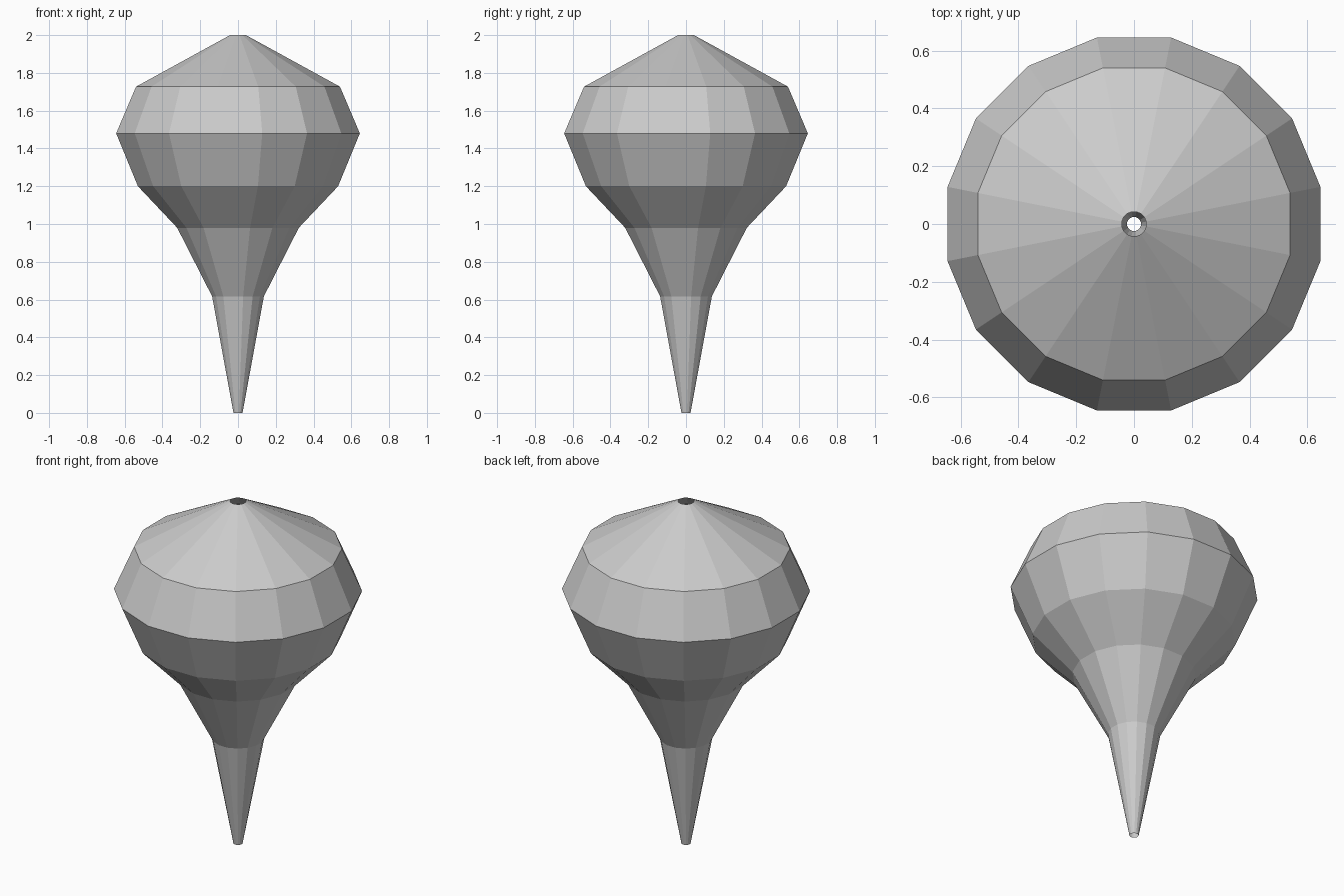
import bpy, bmesh
from math import pi, cos, sin

if "Cube" in bpy.data.objects:
    bpy.data.objects.remove(bpy.data.objects["Cube"])

SIDES = 16
# Half-width across flats and height, from bottom tip to top opening
PROFILE = [(0.024, 0.0), (0.137, 0.617), (0.322, 0.98), (0.53, 1.2),
           (0.645, 1.48), (0.54, 1.727), (0.042, 2.0)]


def lathe(name, profile, sides):
    """Revolve a profile into an open, flat-faced shell."""
    bm = bmesh.new()
    rings = []
    for width, z in profile:
        r = width / cos(pi / sides)
        rings.append([bm.verts.new((r * cos((i + 0.5) * 2 * pi / sides),
                                    r * sin((i + 0.5) * 2 * pi / sides), z))
                      for i in range(sides)])
    for low, high in zip(rings, rings[1:]):
        for i in range(sides):
            j = (i + 1) % sides
            bm.faces.new((low[i], low[j], high[j], high[i]))
    mesh = bpy.data.meshes.new(name)
    bm.to_mesh(mesh)
    bm.free()
    obj = bpy.data.objects.new(name, mesh)
    bpy.context.collection.objects.link(obj)
    return obj


# Teardrop body, open at both small ends
lathe("teardrop_body", PROFILE, SIDES)
